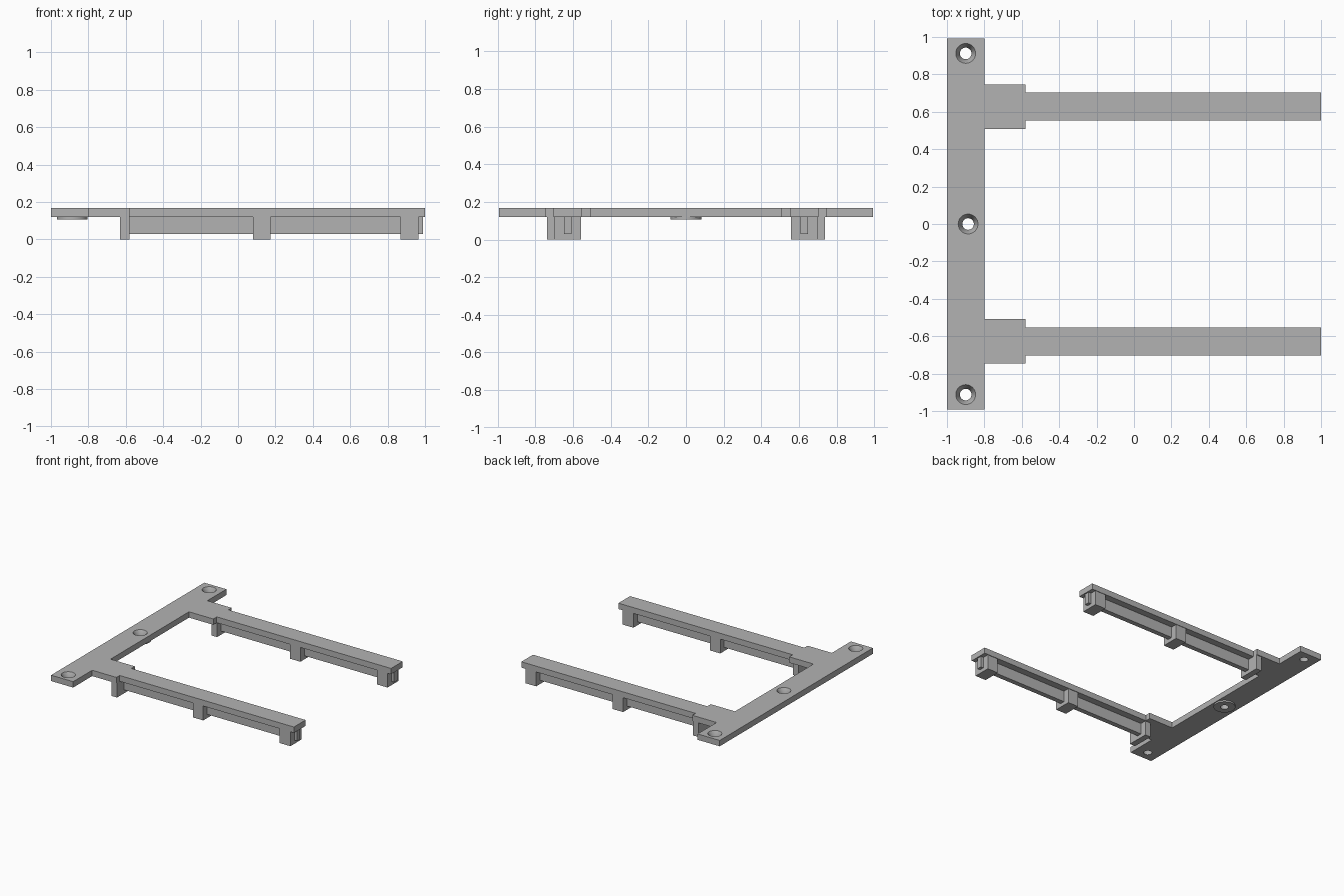
import bpy, bmesh, math

cube = bpy.data.objects.get("Cube")
if cube:
    bpy.data.objects.remove(cube, do_unlink=True)

grey = bpy.data.materials.new("plain grey")
grey.use_nodes = True
COLOUR = (0.45, 0.45, 0.45, 1)
grey.diffuse_color = COLOUR
for node in grey.node_tree.nodes:
    if node.type == 'BSDF_PRINCIPLED':
        node.inputs["Base Color"].default_value = COLOUR

UNDER, TOP = 0.12, 0.168          # plate faces
BAR_X, TAB_X = -0.8, -0.58        # inner edge of the bar, end of the wide tabs
HOLES = [(-0.9, 0.912), (-0.887, 0), (-0.9, -0.912)]


def finish(name, bm):
    bmesh.ops.recalc_face_normals(bm, faces=bm.faces)
    mesh = bpy.data.meshes.new(name)
    bm.to_mesh(mesh)
    bm.free()
    mesh.materials.append(grey)
    obj = bpy.data.objects.new(name, mesh)
    bpy.context.collection.objects.link(obj)
    return obj


def box(name, x0, x1, y0, y1, z0, z1):
    bm = bmesh.new()
    bmesh.ops.create_cube(bm, size=1)
    for v in bm.verts:
        v.co = (x1 if v.co.x > 0 else x0, y1 if v.co.y > 0 else y0, z1 if v.co.z > 0 else z0)
    return finish(name, bm)


def turned(name, x, y, profile, sides=32):
    """Solid of revolution from (radius, height) pairs, capped at both ends."""
    bm = bmesh.new()
    rings = [[bm.verts.new((x + r * math.cos(math.tau * i / sides),
                            y + r * math.sin(math.tau * i / sides), z))
              for i in range(sides)] for r, z in profile]
    for a, b in zip(rings, rings[1:]):
        for i in range(sides):
            j = (i + 1) % sides
            bm.faces.new((a[i], a[j], b[j], b[i]))
    bm.faces.new(rings[0])
    bm.faces.new(rings[-1])
    return finish(name, bm)


def smooth(obj):
    bpy.ops.object.select_all(action='DESELECT')
    obj.select_set(True)
    bpy.context.view_layer.objects.active = obj
    bpy.ops.object.shade_smooth_by_angle(angle=math.radians(30))


def cut(obj, cutter):
    bpy.context.view_layer.objects.active = obj
    mod = obj.modifiers.new("hole", 'BOOLEAN')
    mod.operation = 'DIFFERENCE'
    mod.solver = 'EXACT'
    mod.object = cutter
    bpy.ops.object.modifier_apply(modifier=mod.name)


# Flat plate: mounting bar with two stepped arms, one extruded outline
half = [(-1, 0.992), (BAR_X, 0.992), (BAR_X, 0.746), (TAB_X, 0.746), (TAB_X, 0.704), (1, 0.704),
        (1, 0.553), (TAB_X, 0.553), (TAB_X, 0.508), (BAR_X, 0.508)]
outline = half + [(x, -y) for x, y in reversed(half)]
bm = bmesh.new()
face = bm.faces.new([bm.verts.new((x, y, UNDER)) for x, y in outline])
extruded = bmesh.ops.extrude_face_region(bm, geom=[face])
for v in extruded["geom"]:
    if isinstance(v, bmesh.types.BMVert):
        v.co.z = TOP
plate = finish("mounting_plate", bm)

# Low round boss under the middle hole
boss = turned("centre_boss", HOLES[1][0], 0, [(0.082, 0.107), (0.082, UNDER)])

# Countersunk screw holes
for x, y in HOLES:
    cutter = turned("hole_cutter", x, y, [(0.031, 0.05), (0.031, 0.128), (0.053, TOP), (0.053, 0.2)])
    cutter.hide_render = True
    cut(plate, cutter)
    if y == 0:
        cut(boss, cutter)
    bpy.data.objects.remove(cutter, do_unlink=True)
smooth(plate)
smooth(boss)

# Rail and pegs under each arm, mirrored across the middle
for side, s in (("left", 1), ("right", -1)):
    def under(name, x0, x1, near, far, z0):
        y0, y1 = sorted((s * near, s * far))
        box(f"{side}_{name}", x0, x1, y0, y1, z0, UNDER)

    under("rail", TAB_X, 0.99, 0.609, 0.649, 0.03)
    under("inner_peg", -0.63, TAB_X, 0.558, 0.738, 0)
    under("middle_peg", 0.08, 0.175, 0.558, 0.7, 0)
    under("end_peg", 0.868, 0.965, 0.558, 0.7, 0)
